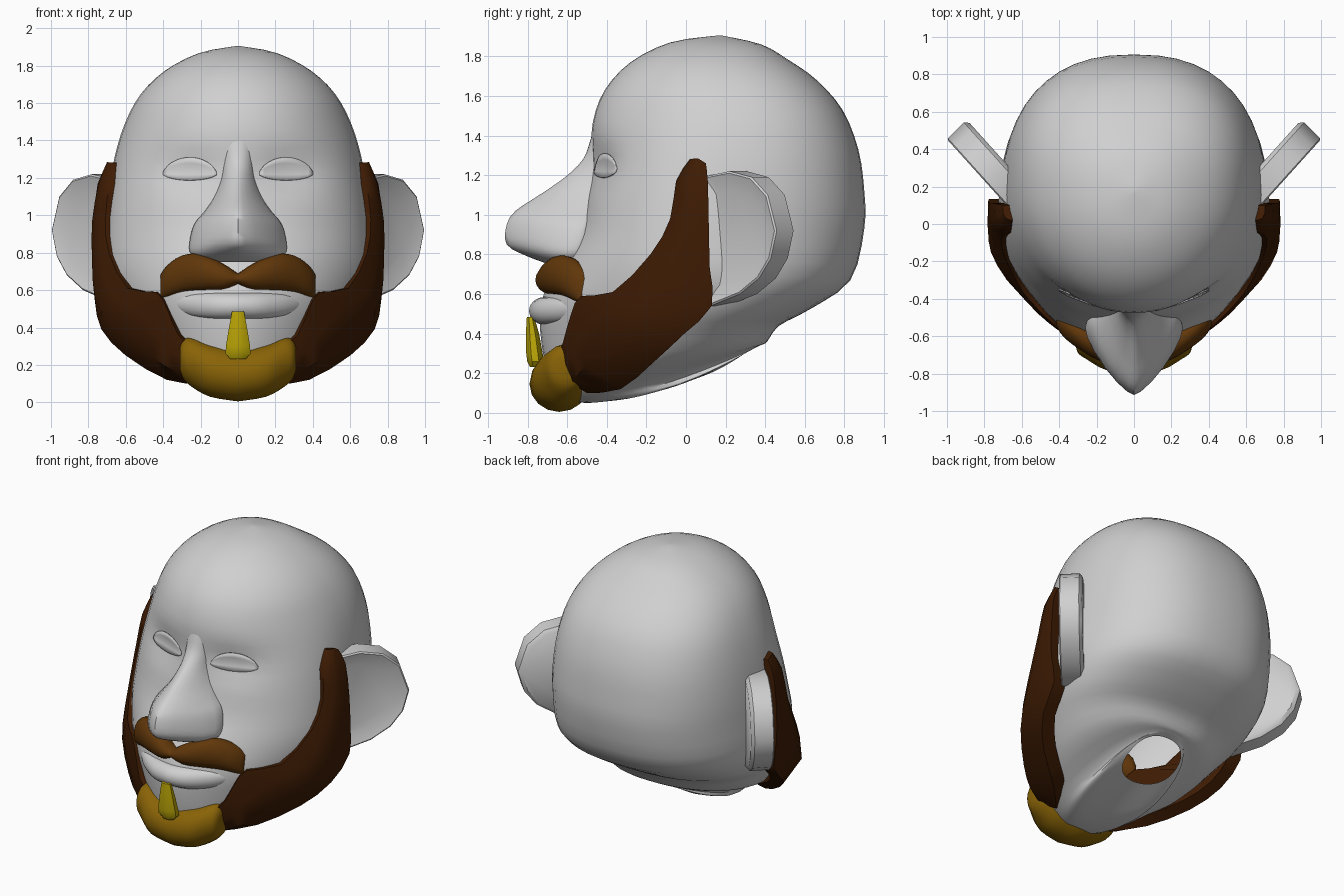
import bpy, bmesh
from math import sin, cos, pi, exp, radians, copysign
from mathutils import Vector
from mathutils.bvhtree import BVHTree

cube = bpy.data.objects.get("Cube")
if cube:
    bpy.data.objects.remove(cube, do_unlink=True)


def material(name, rgb):
    mat = bpy.data.materials.new(name)
    mat.use_nodes = True
    mat.diffuse_color = (*rgb, 1)
    mat.node_tree.nodes["Principled BSDF"].inputs["Base Color"].default_value = (*rgb, 1)
    return mat


skin = material("pale_grey", (.63, .63, .63))
dark_brown = material("dark_brown", (.047, .011, .001))
brown = material("warm_brown", (.118, .038, .003))
gold = material("gold", (.25, .125, .002))
yellow = material("yellow", (.5, .38, .002))


def spline(rows, steps):
    """Smoothly interpolate a list of equal-length number rows."""
    result = []
    last = len(rows) - 1
    for i in range(last):
        a, b, c, d = (rows[max(0, min(last, i + k))] for k in (-1, 0, 1, 2))
        for step in range(steps):
            t = step / steps
            result.append([q + t / 2 * (r - p + t * (2*p - 5*q + 4*r - s + t * (3*q - p - 3*r + s)))
                           for p, q, r, s in zip(a, b, c, d)])
    return result + [list(rows[-1])]


def finish(name, bm, mat, mirror=False, angle=50):
    bmesh.ops.recalc_face_normals(bm, faces=bm.faces)
    mesh = bpy.data.meshes.new(name)
    bm.to_mesh(mesh)
    bm.free()
    mesh.materials.append(mat)
    obj = bpy.data.objects.new(name, mesh)
    bpy.context.collection.objects.link(obj)
    for other in bpy.context.selected_objects:
        other.select_set(False)
    obj.select_set(True)
    bpy.context.view_layer.objects.active = obj
    bpy.ops.object.shade_smooth_by_angle(angle=radians(angle))
    if mirror:
        obj.modifiers.new("mirror", 'MIRROR')
    return obj


def loft(rings, cap_start=True, cap_end=True):
    """Skin a list of closed point loops."""
    bm = bmesh.new()
    loops = [[bm.verts.new(p) for p in ring] for ring in rings]
    for low, high in zip(loops, loops[1:]):
        for i in range(len(low)):
            j = (i + 1) % len(low)
            bm.faces.new((low[i], low[j], high[j], high[i]))
    if cap_start:
        bm.faces.new(loops[0])
    if cap_end:
        bm.faces.new(loops[-1])
    return bm


def contour(row, count):
    """Egg-shaped level: front height and y, back height and y, half width, widest y, front sharpness."""
    zf, yf, zb, yb, width, mid, power = row
    points = []
    for i in range(count):
        a = 2 * pi * i / count
        p = power if cos(a) > 0 else 2.4
        reach = (yf if cos(a) > 0 else yb) - mid
        x = width * copysign(abs(sin(a)) ** (2 / p), sin(a))
        y = mid + reach * abs(cos(a)) ** (2 / p)
        t = max(0, (y - yf) / (yb - yf))
        points.append(Vector((x, y, zf + (zb - zf) * t ** 1.6)))
    return points


def cross_loft(name, rows, mat):
    """Mirrored form with oval sections across x: x, y, z, depth, height."""
    rings = [[(x, y + ry * cos(2 * pi * i / 16), z + rz * sin(2 * pi * i / 16)) for i in range(16)]
             for x, y, z, ry, rz in spline(rows, 3)]
    return finish(name, loft(rings, cap_start=False), mat, mirror=True)


# Head, from crown to the open neck
head_rows = [
    (1.905, .16, 1.905, .18, .01, .17, 2),
    (1.87, -.08, 1.86, .38, .21, .15, 2),
    (1.77, -.28, 1.78, .52, .39, .14, 2),
    (1.63, -.41, 1.68, .66, .52, .15, 2),
    (1.47, -.47, 1.53, .79, .605, .18, 2),
    (1.3, -.48, 1.33, .87, .66, .17, 2.05),
    (1.1, -.5, 1.12, .9, .695, .14, 2.15),
    (.9, -.55, .93, .9, .715, .08, 2.05),
    (.72, -.66, .67, .83, .725, .04, 1.8),
    (.56, -.73, .52, .62, .68, .02, 1.75),
    (.4, -.735, .44, .47, .6, -.05, 1.7),
    (.2, -.7, .36, .41, .47, -.1, 1.8),
    (.07, -.64, .345, .385, .27, -.2, 1.8),
    (.06, -.4, .335, .36, .25, -.05, 2),
    (.165, -.01, .325, .33, .185, .17, 2),
]
head_rings = [contour(row, 48) for row in spline(head_rows, 3)]
for ring in head_rings:
    for p in ring:
        # shallow eye sockets
        if p.y < 0:
            p.y += .045 * exp(-((abs(p.x) - .26) / .17) ** 2 - ((p.z - 1.23) / .1) ** 2)
head_bm = loft(head_rings, cap_end=False)
surface = BVHTree.FromBMesh(head_bm)
finish("head", head_bm, skin)

# Nose
nose_rows = [
    (1.52, -.44, 1.52, -.3, .08, -.4, 2),
    (1.38, -.482, 1.38, -.3, .085, -.41, 2),
    (1.28, -.52, 1.28, -.32, .085, -.42, 1.8),
    (1.19, -.61, 1.19, -.33, .095, -.43, 1.6),
    (1.1, -.74, 1.1, -.35, .13, -.45, 1.5),
    (1.02, -.86, 1.02, -.4, .18, -.49, 1.5),
    (.95, -.905, .95, -.45, .235, -.52, 1.4),
    (.85, -.905, .85, -.45, .26, -.55, 1.4),
    (.79, -.8, .79, -.5, .25, -.57, 1.6),
    (.75, -.69, .75, -.5, .18, -.58, 1.8),
]
finish("nose", loft([contour(row, 24) for row in spline(nose_rows, 3)]), skin)

# Eyes: thin lens plates laid into the sockets
eye_bm = bmesh.new()
columns = []
for i in range(13):
    t = i / 12
    bulge = max(.02, sin(pi * t)) ** .5
    column = []
    for k in range(5):
        x, z = .115 + .285 * t, 1.22 + bulge * (-.033 + .123 * k / 4)
        hit = surface.ray_cast(Vector((x, -2, z)), Vector((0, 1, 0)))[0]
        column.append(eye_bm.verts.new(hit - Vector((0, .004, 0))))
    columns.append(column)
for left, right in zip(columns, columns[1:]):
    for k in range(4):
        eye_bm.faces.new((left[k], right[k], right[k + 1], left[k + 1]))
eyes = finish("eyes", eye_bm, skin, mirror=True)
plate = eyes.modifiers.new("thickness", 'SOLIDIFY')
plate.thickness = .007
plate.offset = 0

# Ears: angled slabs with a slight hollow in the front face
ear_outline = [(-.08, 1.18), (0, 1.2), (.13, 1.22), (.28, 1.19), (.39, 1.1), (.45, .92),
               (.41, .78), (.33, .68), (.2, .6), (0, .54), (-.08, .56)]


def ear_loop(scale, depth):
    loop = []
    for s, z in ear_outline:
        s, z = .16 + (s - .16) * scale, .9 + (z - .9) * scale
        loop.append((.7 + s / 1.5 - depth, .12 + s * .74 + depth, z))
    return loop


ear_steps = [(.92, .105), (1, .09), (1, .005), (.97, 0), (.7, .018)]
finish("ears", loft([ear_loop(*step) for step in ear_steps]), skin, mirror=True, angle=45)

# Beard: front edge, raised middle and back edge at stations from sideburn to chin
beard_rows = [
    (.66, .02, 1.28, .7, .06, 1.285, .7, .1, 1.26),
    (.685, -.05, 1.17, .745, .03, 1.17, .75, .11, 1.17),
    (.71, -.08, .98, .78, .02, .97, .775, .115, .95),
    (.69, -.18, .8, .78, -.04, .77, .78, .12, .73),
    (.59, -.37, .61, .765, -.15, .56, .765, .13, .54),
    (.44, -.53, .59, .68, -.3, .42, .73, -.02, .39),
    (.38, -.58, .5, .52, -.46, .29, .6, -.17, .25),
    (.32, -.62, .36, .4, -.54, .2, .38, -.33, .12),
    (.24, -.64, .3, .28, -.58, .15, .22, -.5, .1),
]
beard_rings = []
for row in spline(beard_rows, 2):
    front, middle, back = (Vector(row[k:k + 3]) for k in (0, 3, 6))
    inner = [p.lerp(Vector((0, .1, max(p.z, .5))), .12) for p in (back, front)]
    beard_rings.append([front, front.lerp(middle, .5) + Vector((.008, -.008, 0)), middle, back, *inner])
finish("beard", loft(beard_rings), dark_brown, mirror=True, angle=45)

# Moustache, lower lip and goatee
cross_loft("moustache", [
    (0, -.69, .66, .06, .028),
    (.08, -.69, .672, .07, .07),
    (.2, -.645, .694, .08, .098),
    (.3, -.59, .685, .075, .1),
    (.38, -.535, .645, .065, .085),
    (.415, -.51, .615, .035, .065),
], brown)
cross_loft("lower_lip", [
    (0, -.715, .515, .078, .07),
    (.12, -.695, .515, .072, .07),
    (.25, -.625, .52, .055, .06),
    (.34, -.56, .53, .025, .035),
], skin)
cross_loft("goatee", [
    (0, -.64, .145, .15, .14),
    (.15, -.635, .17, .145, .14),
    (.25, -.615, .215, .11, .13),
    (.295, -.605, .23, .09, .1),
    (.31, -.6, .235, .06, .06),
], gold)

# Soul patch below the lip: height, y, half width, half depth
patch_rows = [(.485, -.785, .035, .02), (.4, -.775, .052, .036), (.3, -.765, .07, .045),
              (.26, -.76, .072, .045), (.232, -.76, .045, .03)]
patch_rings = [[(w * cos(pi * i / 4 + pi / 8), y + d * sin(pi * i / 4 + pi / 8), z) for i in range(8)]
               for z, y, w, d in patch_rows]
finish("soul_patch", loft(patch_rings), yellow, angle=40)
